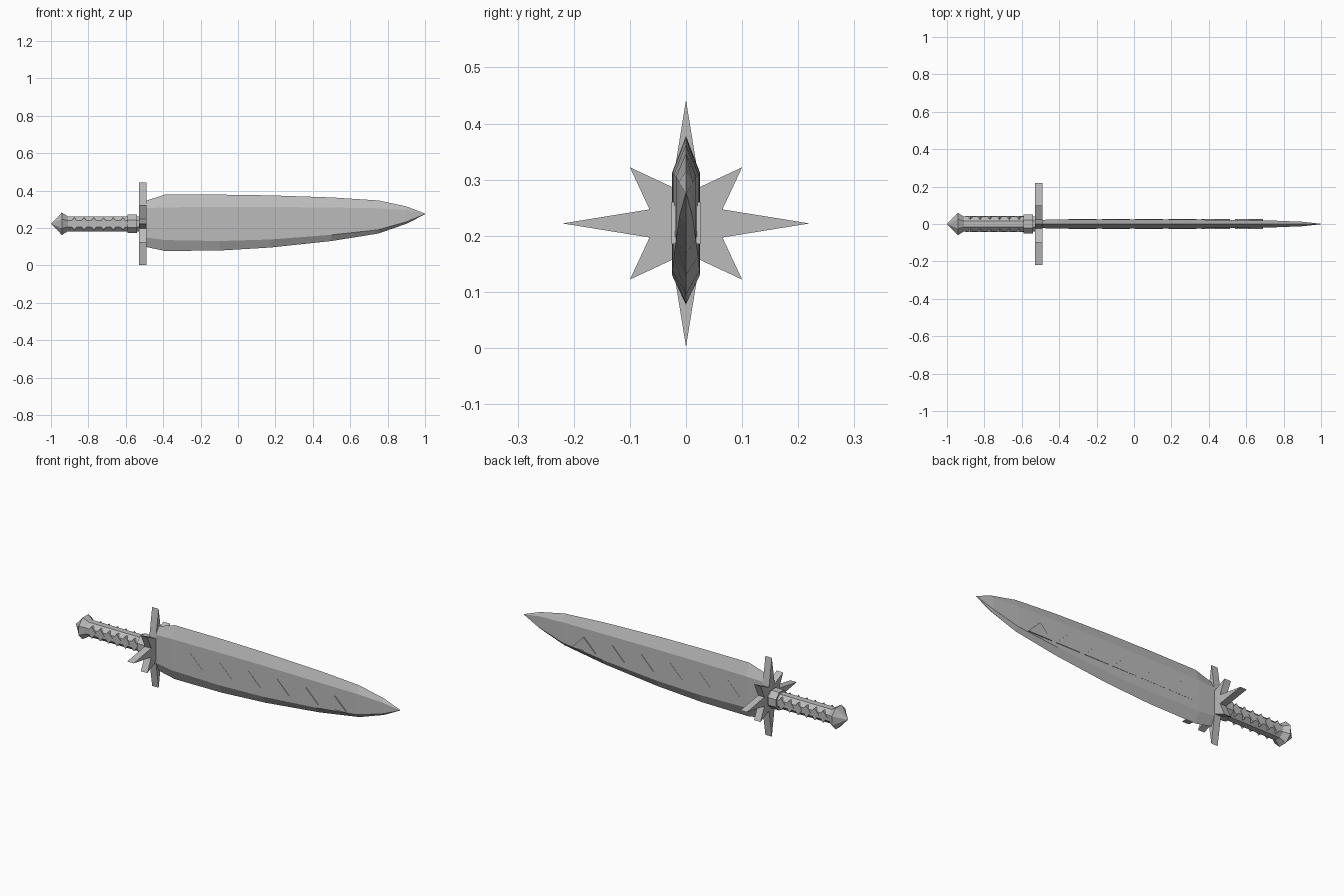
import bpy, bmesh, math

if "Cube" in bpy.data.objects:
    bpy.data.objects.remove(bpy.data.objects["Cube"])

ZC = 0.222  # height of the sword's long axis

steel = bpy.data.materials.new("grey_steel")
steel.diffuse_color = (0.5, 0.5, 0.5, 1)
steel.use_nodes = True
steel.node_tree.nodes["Principled BSDF"].inputs["Base Color"].default_value = steel.diffuse_color


def finish(name, bm):
    bmesh.ops.remove_doubles(bm, verts=bm.verts, dist=1e-5)
    bmesh.ops.recalc_face_normals(bm, faces=bm.faces)
    me = bpy.data.meshes.new(name)
    bm.to_mesh(me)
    bm.free()
    me.materials.append(steel)
    ob = bpy.data.objects.new(name, me)
    bpy.context.collection.objects.link(ob)
    return ob


def loft(bm, rings):
    """Skin a list of equal-length rings and cap both ends."""
    vs = [[bm.verts.new(p) for p in r] for r in rings]
    n = len(vs[0])
    for a, b in zip(vs, vs[1:]):
        for i in range(n):
            j = (i + 1) % n
            bm.faces.new((a[i], a[j], b[j], b[i]))
    bm.faces.new(vs[0])
    bm.faces.new(vs[-1][::-1])


def octagon(x, r):
    """Eight-sided ring around the long axis, r = distance to a flat."""
    R = r / math.cos(math.pi / 8)
    return [(x, R * math.cos((i + .5) * math.pi / 4),
             ZC + R * math.sin((i + .5) * math.pi / 4)) for i in range(8)]


def lathe(name, profile):
    bm = bmesh.new()
    loft(bm, [octagon(x, r) for x, r in profile])
    return finish(name, bm)


def prisms(name, shapes, half):
    """Front-view outlines pushed through the model in y."""
    bm = bmesh.new()
    for s in shapes:
        loft(bm, [[(x, y, z) for x, z in s] for y in (-half, half)])
    return finish(name, bm)


# Blade: x, bottom edge, lower ridge, upper ridge, top edge, half thickness
stations = [
    (-0.50, 0.100, 0.150, 0.305, 0.343, 0.022),
    (-0.39, 0.077, 0.135, 0.310, 0.378, 0.025),
    (-0.10, 0.079, 0.130, 0.312, 0.378, 0.025),
    (0.17, 0.095, 0.138, 0.312, 0.374, 0.024),
    (0.50, 0.130, 0.163, 0.309, 0.363, 0.022),
    (0.75, 0.170, 0.190, 0.305, 0.347, 0.018),
    (0.90, 0.222, 0.233, 0.296, 0.315, 0.012),
    (1.00, 0.273, 0.274, 0.276, 0.277, 0.001),
]
bm = bmesh.new()
loft(bm, [[(x, 0, b), (x, -t, lo), (x, -t, hi), (x, 0, top), (x, t, hi), (x, t, lo)]
          for x, b, lo, hi, top, t in stations])
finish("blade", bm)

# Row of triangles on both blade faces
tri = []
for i in range(6):
    c = -0.275 + 0.178 * i
    tri.append([(c - 0.075, 0.185), (c + 0.075, 0.185), (c, 0.26)])
prisms("blade_triangles", tri, 0.0258)

# Eight-pointed star guard
star = []
for q in range(4):
    for y, z in ((0.22, 0), (0.065, 0.025), (0.1, 0.1), (0.025, 0.065)):
        for _ in range(q):
            y, z = -z, y
        star.append((y, z))
bm = bmesh.new()
loft(bm, [[(x, y, ZC + z) for y, z in star] for x in (-0.53, -0.49)])
finish("star_guard", bm)

# Grip, collar and pommel
lathe("grip", [(-0.92, 0.04), (-0.52, 0.04)])
lathe("collar", [(-0.59, 0.05), (-0.54, 0.05)])
lathe("pommel", [(-1.0, 0.0005), (-0.96, 0.04), (-0.942, 0.06), (-0.91, 0.04)])

# Diamond studs along both sides of the grip
studs = []
for i in range(6):
    c = -0.875 + 0.052 * i
    studs.append([(c - 0.026, ZC), (c, ZC - 0.034), (c + 0.026, ZC), (c, ZC + 0.034)])
prisms("grip_studs", studs, 0.042)
